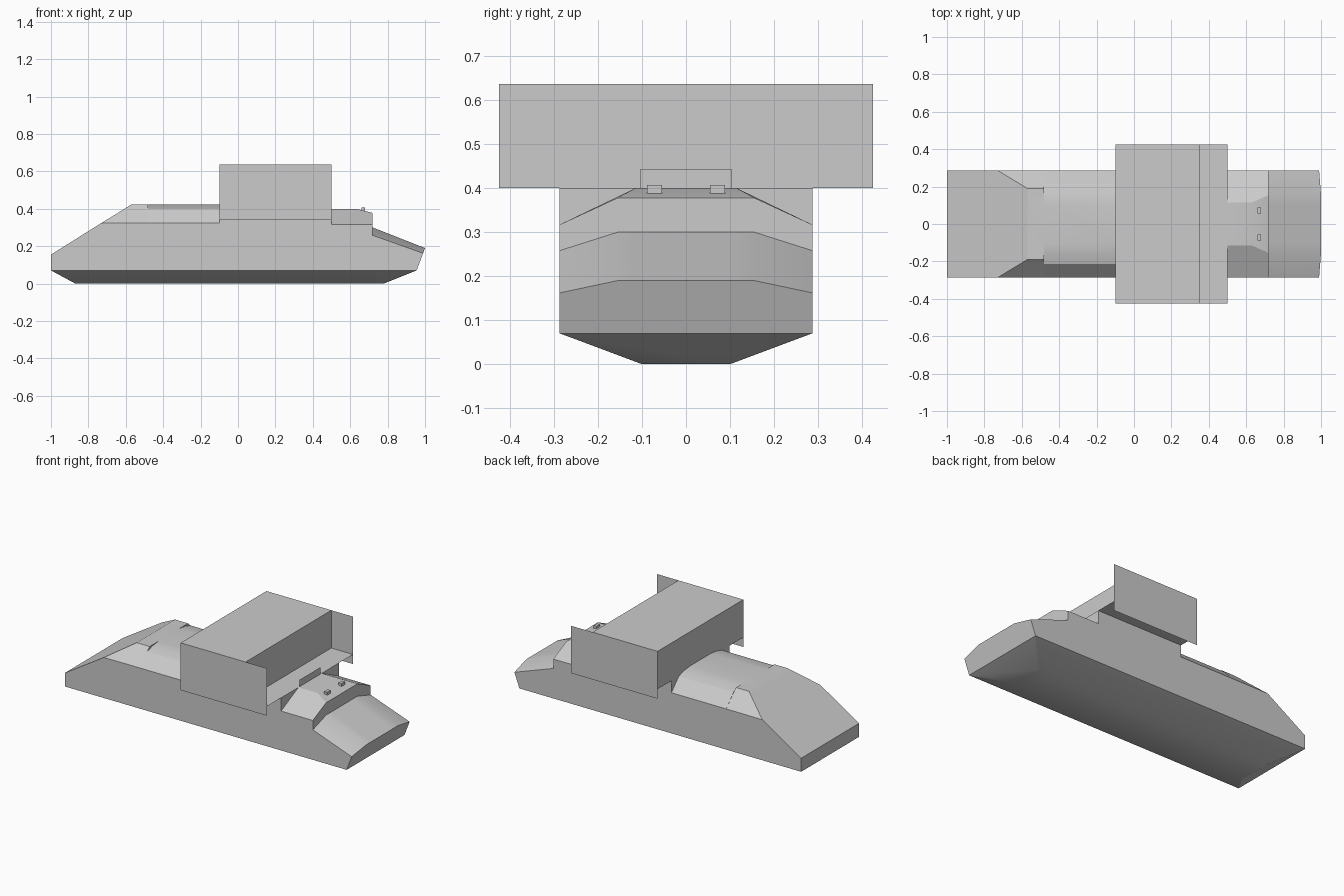
import bpy, bmesh
from math import radians

if "Cube" in bpy.data.objects:
    bpy.data.objects.remove(bpy.data.objects["Cube"])


def finish(name, bm, smooth=None):
    bmesh.ops.remove_doubles(bm, verts=bm.verts, dist=1e-5)
    bmesh.ops.dissolve_degenerate(bm, edges=bm.edges, dist=1e-5)
    bmesh.ops.recalc_face_normals(bm, faces=bm.faces)
    me = bpy.data.meshes.new(name)
    bm.to_mesh(me)
    bm.free()
    ob = bpy.data.objects.new(name, me)
    bpy.context.collection.objects.link(ob)
    if smooth:
        bpy.ops.object.select_all(action='DESELECT')
        ob.select_set(True)
        bpy.context.view_layer.objects.active = ob
        bpy.ops.object.shade_smooth_by_angle(angle=radians(smooth))
    return ob


def box(name, x0, x1, y0, y1, z0, z1):
    bm = bmesh.new()
    bmesh.ops.create_cube(bm, size=1)
    for v in bm.verts:
        v.co = ((x0 + x1) / 2 + v.co.x * (x1 - x0),
                (y0 + y1) / 2 + v.co.y * (y1 - y0),
                (z0 + z1) / 2 + v.co.z * (z1 - z0))
    return finish(name, bm)


def sheet(name, pts):
    bm = bmesh.new()
    bm.faces.new([bm.verts.new(p) for p in pts])
    return finish(name, bm)


# Hull: half cross-sections (y, z) above the chine, placed along x
W = 0.287
deck = [(W, .325), (.19, .4225), (.145, .4225), (.1, .4225)]
arch = [(W, .325), (.215, .40), (.16, .416), (.1, .4225)]
mid = [(W, .40), (.215, .40), (.16, .40), (.1, .40)]
cabin = [(W, .317), (.115, .40), (.08, .40), (.04, .40)]
brow = [(W, .317), (.155, .378), (.1, .378), (.04, .378)]
glacis = [(W, .258), (.155, .30), (.1, .30), (.04, .30)]
nose = [(W, .162), (.155, .19), (.1, .19), (.04, .19)]


def stern(z):
    return [(W, z), (W, z), (.145, z), (.1, z)]


stations = [(-1, stern(.155)), (-.73, stern(.324)), (-.57, deck), (-.48, deck),
            (-.48, arch), (-.1, arch), (-.1, mid), (.5, mid), (.5, cabin),
            (.63, cabin), (.72, brow), (.72, glacis), (.955, nose)]

bm = bmesh.new()
rings = []
for x, sec in stations:
    half = [(max(-.87, min(.78, x)), .1, 0), (x, W, .07)]
    for y, z in sec:
        rake = (z - .07) * .375 if x == .955 else 0
        half.append((x + rake, y, z))
    full = half + [(a, -b, c) for a, b, c in reversed(half)]
    rings.append([bm.verts.new(p) for p in full])
n = len(rings[0])
for a, b in zip(rings, rings[1:]):
    for i in range(n):
        j = (i + 1) % n
        bm.faces.new((a[i], a[j], b[j], b[i]))
for r in (rings[0], rings[-1]):
    bm.faces.new(r[1:-1])
    bm.faces.new((r[0], r[1], r[-2], r[-1]))
finish("hull", bm, 22)

# Launcher housing with front ledge and overhanging side plates
box("housing", -.1, .35, -.425, .425, .40, .637)
sheet("front_ledge", [(.35, -.425, .4), (.5, -.425, .4), (.5, .425, .4), (.35, .425, .4)])
for side, y in (("right", -.425), ("left", .425)):
    sheet("side_plate_" + side, [(-.1, y, .34), (.5, y, .34), (.5, y, .637), (-.1, y, .637)])
sheet("ledge_lip", [(.5, -.103, .4), (.5, .103, .4), (.5, .103, .443), (.5, -.103, .443)])

# Small sight blocks on the brow
for side, s in (("right", -1), ("left", 1)):
    box("sight_" + side, .66, .68, s * .072 - .017, s * .072 + .017, .386, .407)
